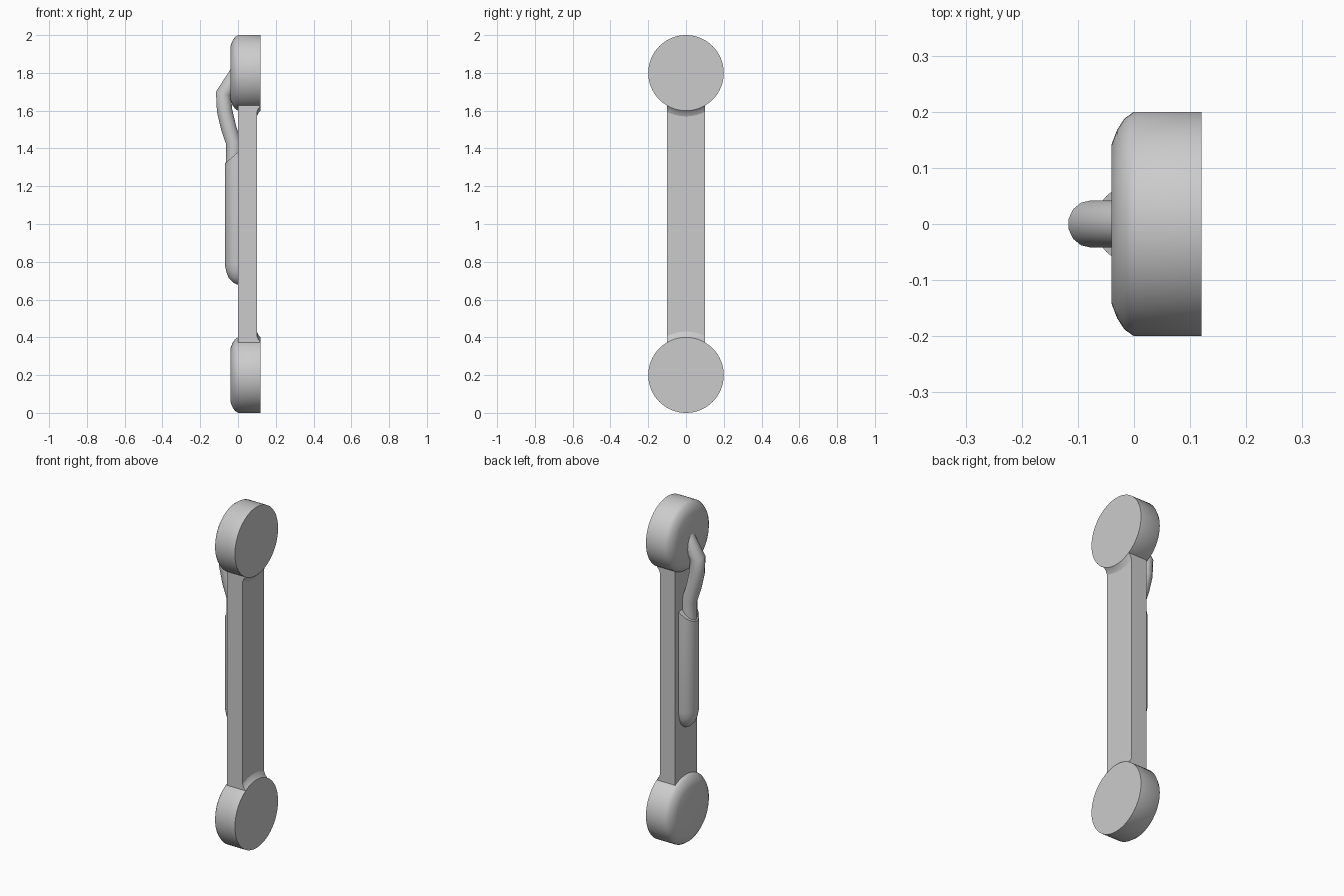
import bpy, bmesh, math
from mathutils import Vector

if "Cube" in bpy.data.objects:
    bpy.data.objects.remove(bpy.data.objects["Cube"])


def finish(name, bm, angle=35):
    bmesh.ops.recalc_face_normals(bm, faces=bm.faces)
    me = bpy.data.meshes.new(name)
    bm.to_mesh(me)
    bm.free()
    ob = bpy.data.objects.new(name, me)
    bpy.context.collection.objects.link(ob)
    bpy.ops.object.select_all(action='DESELECT')
    ob.select_set(True)
    bpy.context.view_layer.objects.active = ob
    bpy.ops.object.shade_smooth_by_angle(angle=math.radians(angle))
    return ob


def loft(name, rings, angle=35):
    """Join equal-length rings of points into a capped solid."""
    bm = bmesh.new()
    vs = [[bm.verts.new(p) for p in ring] for ring in rings]
    n = len(vs[0])
    for a, b in zip(vs, vs[1:]):
        for i in range(n):
            j = (i + 1) % n
            bm.faces.new((a[i], a[j], b[j], b[i]))
    bm.faces.new(vs[0])
    bm.faces.new(vs[-1])
    return finish(name, bm, angle)


def circle(n):
    return [(math.cos(2 * math.pi * i / n), math.sin(2 * math.pi * i / n)) for i in range(n)]


# Flat bar between the two end pieces
bm = bmesh.new()
bmesh.ops.create_cube(bm, size=1)
for v in bm.verts:
    v.co = Vector((v.co.x * 0.1 + 0.05, v.co.y * 0.2, v.co.z * 1.26 + 1.0))
finish("handle_bar", bm)

# Round end pieces with a rounded back rim, and a sloped fillet onto the bar
END = [(-0.04, 0.142), (-0.03, 0.168), (-0.017, 0.188), (0.0, 0.2), (0.12, 0.2)]
FILLET = [(0.098, 0.19), (0.1, 0.23), (0.107, 0.214), (0.12, 0.2), (0.119, 0.19)]
for label, zc, toward in (("lower", 0.2, 1), ("upper", 1.8, -1)):
    loft(label + "_end_disc",
         [[(x, r * c, zc + r * s) for c, s in circle(64)] for x, r in END], 40)
    ys = [-0.1 + 0.2 * i / 16 for i in range(17)]
    loft(label + "_fillet",
         [[(x, y, zc + toward * math.sqrt(r * r - y * y)) for x, r in FILLET] for y in ys])

# Battery-like rounded pod on the back, rounded below and cut at a slant on top
POD = [(0.005, 0.68), (0.025, 0.69), (0.05, 0.715), (0.063, 0.75), (0.07, 0.79)]
rings = [[(r * c, r * s, z) for c, s in circle(32)] for r, z in POD]
rings.append([(0.07 * c, 0.07 * s, 1.38 + 0.06 * c) for c, s in circle(32)])
loft("back_pod", rings, 45)

# Bent cable from the pod into the upper disc
PATH = [(0.0, 1.805), (-0.077, 1.69), (-0.071, 1.6), (-0.05, 1.51), (-0.023, 1.43), (-0.023, 1.3)]
cu = bpy.data.curves.new("cable", 'CURVE')
cu.dimensions = '3D'
cu.bevel_depth = 0.042
cu.bevel_resolution = 5
cu.use_fill_caps = True
sp = cu.splines.new('POLY')
sp.points.add(len(PATH) - 1)
for p, (x, z) in zip(sp.points, PATH):
    p.co = (x, 0, z, 1)
ob = bpy.data.objects.new("cable", cu)
bpy.context.collection.objects.link(ob)
bpy.ops.object.select_all(action='DESELECT')
ob.select_set(True)
bpy.context.view_layer.objects.active = ob
bpy.ops.object.convert(target='MESH')
bpy.ops.object.shade_smooth_by_angle(angle=math.radians(40))
